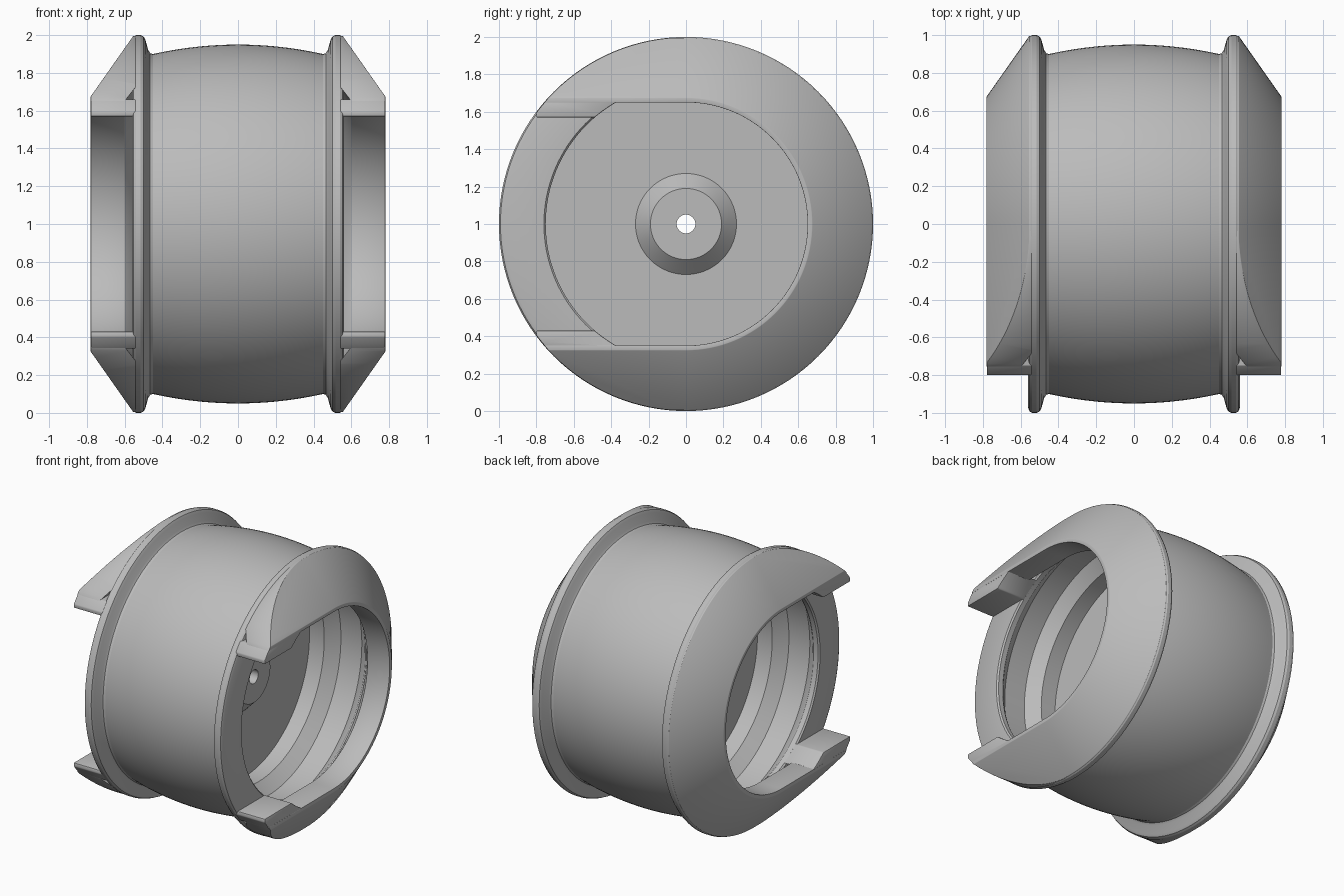
import bpy, bmesh
from math import sin, cos, pi, sqrt, radians
from mathutils import Vector

if "Cube" in bpy.data.objects:
    bpy.data.objects.remove(bpy.data.objects["Cube"])

grey = bpy.data.materials.new("plain grey")
grey.use_nodes = True
grey.diffuse_color = (0.5, 0.5, 0.5, 1)
grey.node_tree.nodes["Principled BSDF"].inputs["Base Color"].default_value = (0.5, 0.5, 0.5, 1)

STEPS = 128


def make(name, sections, loop):
    """Skin a list of closed sections; cap the ends unless looped."""
    bm = bmesh.new()
    rings = [[bm.verts.new(p) for p in s] for s in sections]
    n = len(rings[0])
    pairs = list(zip(rings, rings[1:])) + ([(rings[-1], rings[0])] if loop else [])
    for a, b in pairs:
        for i in range(n):
            j = (i + 1) % n
            bm.faces.new((a[i], a[j], b[j], b[i]))
    if not loop:
        bm.faces.new(rings[0])
        bm.faces.new(rings[-1])
    bmesh.ops.recalc_face_normals(bm, faces=bm.faces)
    for v in bm.verts:
        v.co.z += 1
    mesh = bpy.data.meshes.new(name)
    bm.to_mesh(mesh)
    bm.free()
    mesh.materials.append(grey)
    ob = bpy.data.objects.new(name, mesh)
    bpy.context.collection.objects.link(ob)
    return ob


def select(ob):
    bpy.ops.object.select_all(action='DESELECT')
    ob.select_set(True)
    bpy.context.view_layer.objects.active = ob


def smooth(ob):
    select(ob)
    bpy.ops.object.shade_smooth_by_angle(angle=radians(25))


def trim(ob, cutter, bevel):
    """Keep what lies inside the cutter, then round the edges."""
    select(ob)
    m = ob.modifiers.new("trim", 'BOOLEAN')
    m.operation, m.object, m.solver = 'INTERSECT', cutter, 'EXACT'
    bpy.ops.object.modifier_apply(modifier="trim")
    b = ob.modifiers.new("round", 'BEVEL')
    b.width, b.segments, b.angle_limit = bevel, 2, radians(35)
    bpy.ops.object.modifier_apply(modifier="round")
    smooth(ob)


# Barrel with flanges, stepped bore, web and hub, as one turned profile
half = [(.13, .05), (.13, .19), (.05, .27), (.05, .76), (.17, .76), (.25, .84),
        (.42, .84), (.5, .76), (.515, .75), (.55, .75), (.56, .76), (.56, .975),
        (.553, .992), (.54, 1), (.515, 1), (.5, .993), (.49, .975), (.475, .92),
        (.465, .905), (.45, .9)]
crown = [(.45 - .05 * i, .95 - .05 * ((.45 - .05 * i) / .45) ** 2) for i in range(1, 18)]
profile = half + crown + [(-x, r) for x, r in reversed(half)]
barrel = make("barrel", [[(x, r * cos(t), r * sin(t)) for x, r in profile]
                         for t in (2 * pi * k / STEPS for k in range(STEPS))], True)
smooth(barrel)

# Round envelope used to trim the collar arms
envelope = make("trim_envelope", [[(x, .998 * cos(2 * pi * k / STEPS), .998 * sin(2 * pi * k / STEPS))
                                   for k in range(STEPS)] for x in (-1, 1)], False)
envelope.hide_render = True

collar_section = [(.53, .995), (.555, .995), (.78, .675), (.78, .65), (.6, .65), (.53, .74)]
arc = [-pi / 2 + pi * k / 64 for k in range(65)]

for side, s in (("left", 1), ("right", -1)):
    # U-shaped collar: half a turn at the back, straight arms to the front
    path = [(-.8, -1, 0)] + [(0, sin(t), cos(t)) for t in arc] + [(-.8, 1, 0)]
    sections = [[(s * x, y + r * c, r * z) for x, r in collar_section] for y, z, c in path]
    trim(make(side + "_collar", sections, False), envelope, .012)

    # Thickened tips of the two arms, hollowed to the bore radius
    for end, e in (("upper", 1), ("lower", -1)):
        zs = [.57 + .01 * i for i in range(10)]
        outline = [(-.8, .57)] + [(-sqrt(.5625 - z * z), z) for z in zs] + [(-.8, .66)]
        tip = [[(s * x, y, e * z) for y, z in outline] for x in (.53, .779)]
        trim(make(f"{side}_{end}_tip", tip, False), envelope, .01)

bpy.data.objects.remove(envelope)
